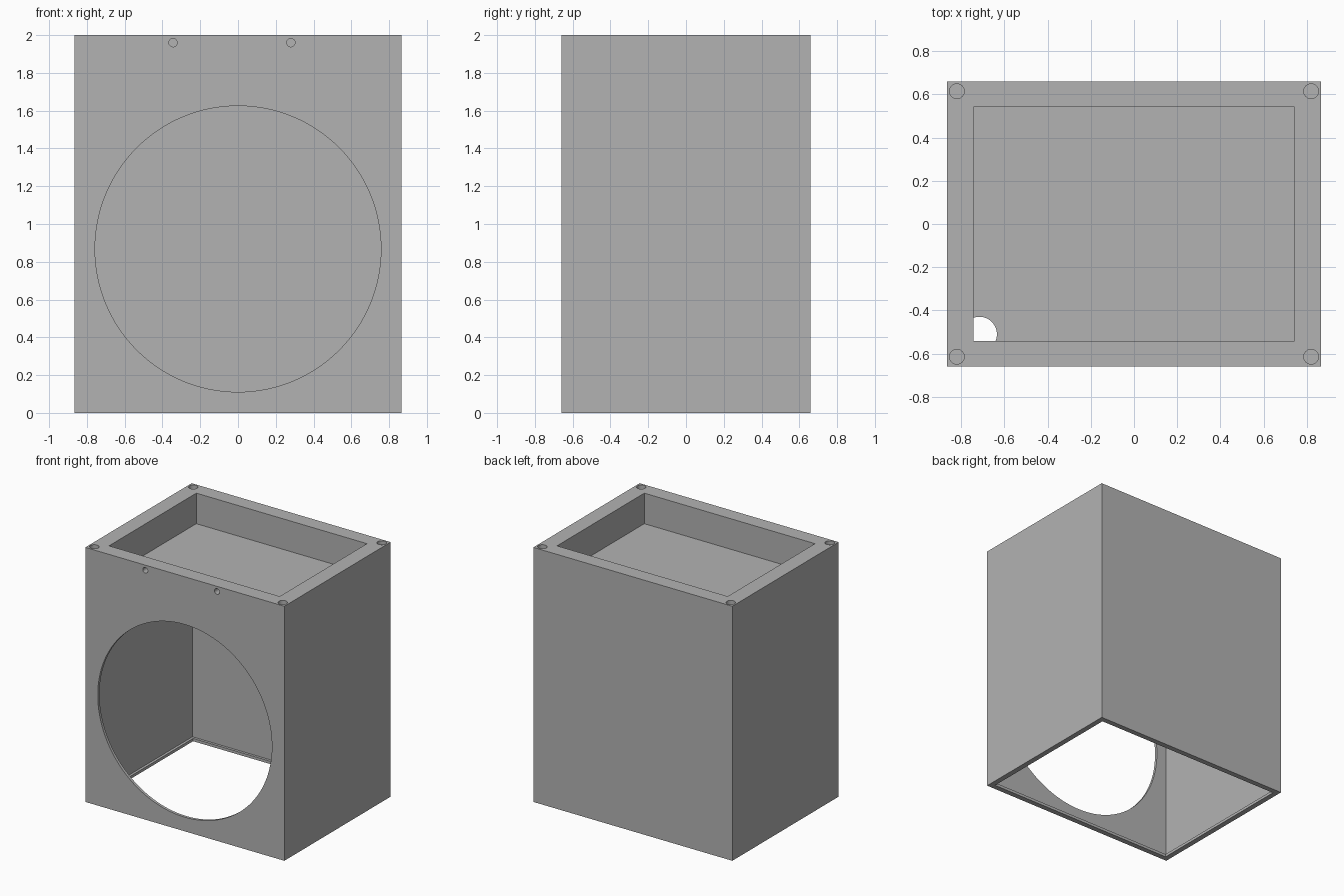
import bpy
from math import pi, radians

old = bpy.data.objects.get("Cube")
if old:
    bpy.data.objects.remove(old, do_unlink=True)

W, D, H = 1.73, 1.32, 2.0      # outer size
WALL, LEDGE = 0.022, 0.042     # thin wall, bottom lip
CEILING, FLOOR = 1.736, 1.76   # thin divider below the tray

grey = bpy.data.materials.new("plain_grey")
grey.use_nodes = True
grey.diffuse_color = (0.45, 0.45, 0.45, 1)
grey.node_tree.nodes["Principled BSDF"].inputs["Base Color"].default_value = grey.diffuse_color


def block(name, w, d, z0, z1):
    bpy.ops.mesh.primitive_cube_add(size=1, location=(0, 0, (z0 + z1) / 2))
    ob = bpy.context.object
    ob.name = name
    ob.scale = (w, d, z1 - z0)
    bpy.ops.object.transform_apply(location=True, rotation=True, scale=True)
    return ob


def rod(name, radius, length, center, forward=False, sides=48):
    bpy.ops.mesh.primitive_cylinder_add(
        vertices=sides, radius=radius, depth=length, location=center,
        rotation=(pi / 2 if forward else 0, 0, 0))
    ob = bpy.context.object
    ob.name = name
    bpy.ops.object.transform_apply(location=True, rotation=True, scale=True)
    return ob


def cut(target, cutter):
    cutter.hide_render = True
    bpy.ops.object.select_all(action='DESELECT')
    target.select_set(True)
    bpy.context.view_layer.objects.active = target
    mod = target.modifiers.new("cut", 'BOOLEAN')
    mod.operation, mod.solver, mod.object = 'DIFFERENCE', 'EXACT', cutter
    bpy.ops.object.modifier_apply(modifier=mod.name)
    bpy.data.objects.remove(cutter, do_unlink=True)


# Outer box
box = block("box_housing", W, D, 0, H)
box.data.materials.clear()
box.data.materials.append(grey)

# Main cavity, open bottom with a small lip, and the tray on top
cut(box, block("cavity", W - 2 * WALL, D - 2 * WALL, 0.022, CEILING))
cut(box, block("bottom_opening", W - 2 * LEDGE, D - 2 * LEDGE, -0.1, 0.1))
cut(box, block("tray", 1.484, 1.084, FLOOR, H + 0.1))

# Large round opening in the front
cut(box, rod("front_opening", 0.757, 0.3, (0, -D / 2, 0.868), True, 128))

# Cable hole through the tray floor
cut(box, rod("cable_hole", 0.081, 0.061, (-0.715, -0.51, 1.7305)))

# Shallow corner sockets in the top rim
for sx in (-1, 1):
    for sy in (-1, 1):
        cut(box, rod("corner_socket", 0.034, 0.06, (sx * 0.819, sy * 0.614, H)))

# Two small blind holes in the front rim
for x in (-0.344, 0.28):
    cut(box, rod("front_hole", 0.022, 0.12, (x, -D / 2, 1.96), True, 32))

bpy.ops.object.select_all(action='DESELECT')
box.select_set(True)
bpy.context.view_layer.objects.active = box
bpy.ops.object.shade_smooth_by_angle(angle=radians(30))
